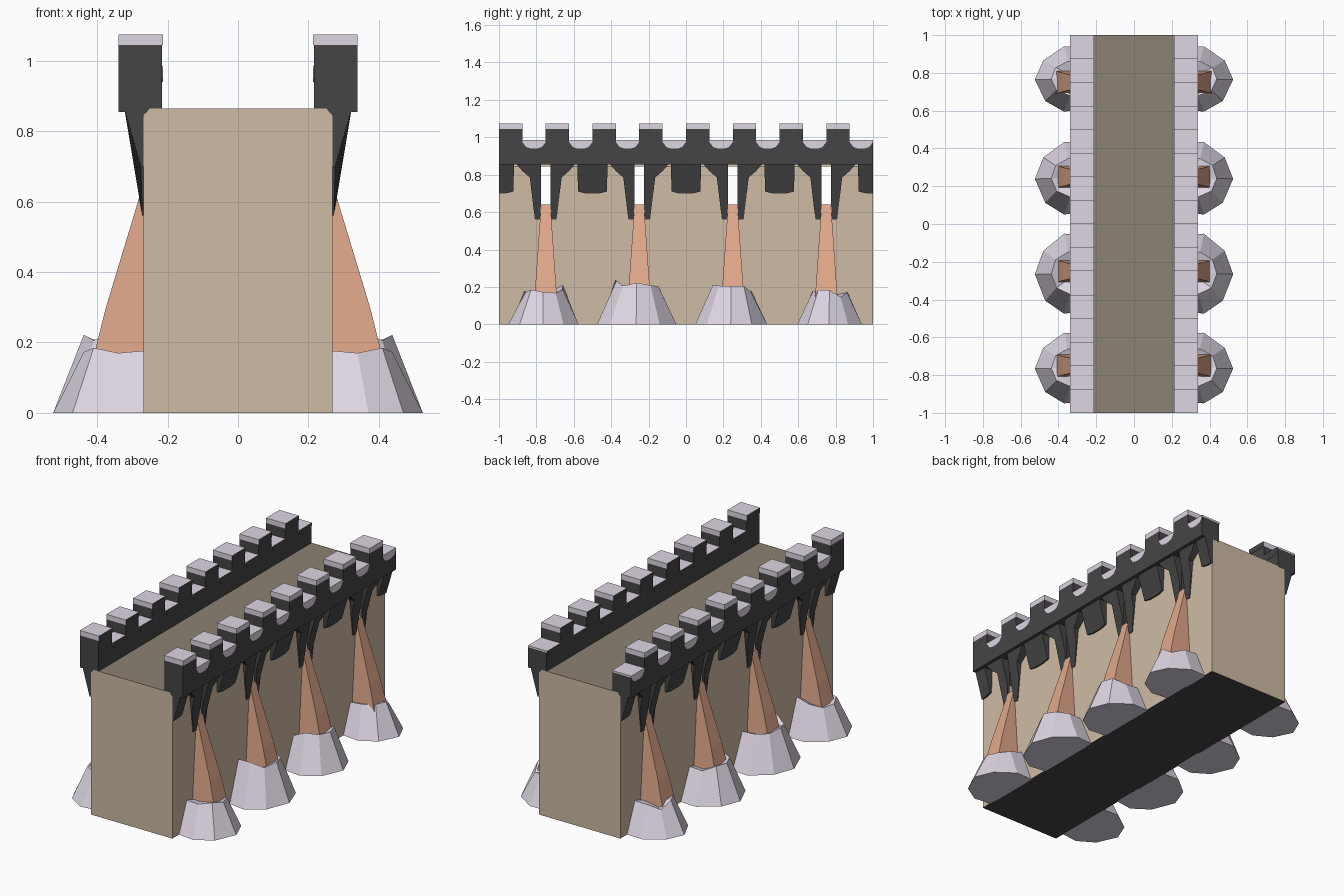
import bpy, bmesh, math, random

if "Cube" in bpy.data.objects:
    bpy.data.objects.remove(bpy.data.objects["Cube"])
random.seed(4)


def srgb(h):
    out = []
    for i in (0, 2, 4):
        c = int(h[i:i + 2], 16) / 255
        out.append(c / 12.92 if c <= 0.04045 else ((c + 0.055) / 1.055) ** 2.4)
    return (*out, 1)


def material(name, h):
    m = bpy.data.materials.new(name)
    m.diffuse_color = srgb(h)
    m.use_nodes = True
    m.node_tree.nodes["Principled BSDF"].inputs["Base Color"].default_value = m.diffuse_color
    return m


TAN = material("tan_stone", "CFBBA5")
PATH = material("walkway_brown", "8C8274")
DARK = material("dark_stone", "454545")
PALE = material("pale_stone", "DED6E3")
CLAY = material("clay_orange", "E0A88B")


def finish(name, bm, mats, mirror=True):
    me = bpy.data.meshes.new(name)
    bm.to_mesh(me)
    bm.free()
    ob = bpy.data.objects.new(name, me)
    bpy.context.collection.objects.link(ob)
    for m in mats:
        me.materials.append(m)
    if mirror:
        mod = ob.modifiers.new("mirror", 'MIRROR')
        mod.use_mirror_merge = False
    return ob


def loft(bm, a, b, mat=0):
    """Closed solid between two matching loops of points."""
    va = [bm.verts.new(p) for p in a]
    vb = [bm.verts.new(p) for p in b]
    n = len(a)
    fs = [bm.faces.new(va), bm.faces.new(vb)]
    fs += [bm.faces.new((va[i], va[(i + 1) % n], vb[(i + 1) % n], vb[i])) for i in range(n)]
    bmesh.ops.recalc_face_normals(bm, faces=fs)
    for f in fs:
        f.material_index = mat
    return fs


def prism(bm, poly, xin, xout, mat=0):
    """(y, z) outline given depth in x; xout may vary with height."""
    return loft(bm, [(xin, y, z) for y, z in poly],
                [(xout(z) if callable(xout) else xout, y, z) for y, z in poly], mat)


BAYS = (-0.75, -0.25, 0.25, 0.75)

# wall body with narrow slits above each buttress
bm = bmesh.new()
half = [(0.268, 0), (0.268, 0.6), (0.268, 0.845), (0.25, 0.865)]
section = half + [(-x, z) for x, z in reversed(half)]
ys = [-1] + [c + d for c in BAYS for d in (-0.03, 0.03)] + [1]
rings = [[bm.verts.new((x, y, z)) for x, z in section] for y in ys]
for i in range(len(ys) - 1):
    for j in range(8):
        if i % 2 and j in (1, 5):
            continue
        k = (j + 1) % 8
        f = bm.faces.new((rings[i][j], rings[i + 1][j], rings[i + 1][k], rings[i][k]))
        f.material_index = {3: 1, 7: 2}.get(j, 0)
bm.faces.new(rings[0])
bm.faces.new(rings[-1])
bmesh.ops.recalc_face_normals(bm, faces=bm.faces)
finish("wall_body", bm, [TAN, PATH, DARK], mirror=False)

# crenellated parapets with pale caps
bm = bmesh.new()
for i in range(16):
    a = -1 + i * 0.125
    b = a + 0.125
    if i % 2 == 0:
        low = [(b, 1.045), (a, 1.045)]
        top = 1.075
    else:
        low = [(b, 0.975), (b - 0.02, 0.948), (b - 0.045, 0.94),
               (a + 0.045, 0.94), (a + 0.02, 0.948), (a, 0.975)]
        top = 0.985
    prism(bm, [(a, 0.855), (b, 0.855)] + low, 0.216, 0.34)
    for f in prism(bm, low + [(a, top), (b, top)], 0.213, 0.34, 1):
        if f.normal.x < -0.9:
            f.material_index = 0
finish("parapet", bm, [DARK, PALE])


# corbels and forked brackets under the parapet
def slant(z):
    if z > 0.7:
        return 0.276 + (z - 0.7) / 0.16 * 0.046
    return 0.272 + (z - 0.56) / 0.14 * 0.004


bm = bmesh.new()
for c in (-1, -0.5, 0, 0.5, 1):
    outline = [(-0.08, 0.86), (-0.078, 0.71), (-0.035, 0.70),
               (0.035, 0.70), (0.078, 0.71), (0.08, 0.86)]
    prism(bm, [(max(-1, min(1, c + y)), z) for y, z in outline if True]
          if abs(c) < 1 else
          [(c, 0.86), (c, 0.70), (c - c * 0.035, 0.70), (c - c * 0.078, 0.71), (c - c * 0.08, 0.86)],
          0.262, slant)
finish("corbels", bm, [DARK])

bm = bmesh.new()
for c in BAYS:
    for s in (-1, 1):
        outline = [(0.025, 0.86), (0.16, 0.86), (0.125, 0.82), (0.085, 0.785),
                   (0.075, 0.70), (0.058, 0.56), (0.028, 0.56), (0.025, 0.70)]
        prism(bm, [(c + s * y, z) for y, z in outline], 0.262, slant)
finish("forked_brackets", bm, [DARK])

# tapering clay buttresses, slightly kinked
bm = bmesh.new()
for c in BAYS:
    levels = [(0.272, 0.64, 0.025), (0.375, 0.30, 0.049), (0.425, 0.10, 0.063)]
    for (x0, z0, w0), (x1, z1, w1) in zip(levels, levels[1:]):
        loft(bm, [(0.262, c - w0, z0), (x0, c - w0, z0), (x0, c + w0, z0), (0.262, c + w0, z0)],
             [(0.262, c - w1, z1), (x1, c - w1, z1), (x1, c + w1, z1), (0.262, c + w1, z1)])
finish("buttresses", bm, [CLAY])

# faceted rocks at each buttress foot
foot = [(0.262, -0.93), (0.37, -1), (0.47, -0.68), (0.525, -0.03),
        (0.48, 0.55), (0.37, 0.97), (0.262, 0.95)]
crown = [(0.262, -0.55), (0.34, -0.52), (0.41, -0.36), (0.438, -0.02),
         (0.415, 0.33), (0.35, 0.52), (0.262, 0.53)]
bm = bmesh.new()
for cy, w, h in ((-0.76, 0.19, 0.19), (-0.26, 0.215, 0.22), (0.245, 0.195, 0.19), (0.77, 0.175, 0.165)):
    base = [bm.verts.new((x, cy + y * w, 0)) for x, y in foot]
    rim = [bm.verts.new((x, cy + y * w, h + random.uniform(-0.025, 0.025))) for x, y in crown]
    hub = bm.verts.new((0.30, cy, 0.15))
    bm.faces.new(base)
    bm.faces.new(rim[::-1][:1] + [base[-1], base[0], rim[0], hub])
    for i in range(6):
        bm.faces.new((base[i], base[i + 1], rim[i + 1], rim[i]))
        bm.faces.new((rim[i], rim[i + 1], hub))
bmesh.ops.recalc_face_normals(bm, faces=bm.faces)
finish("foot_rocks", bm, [PALE])
